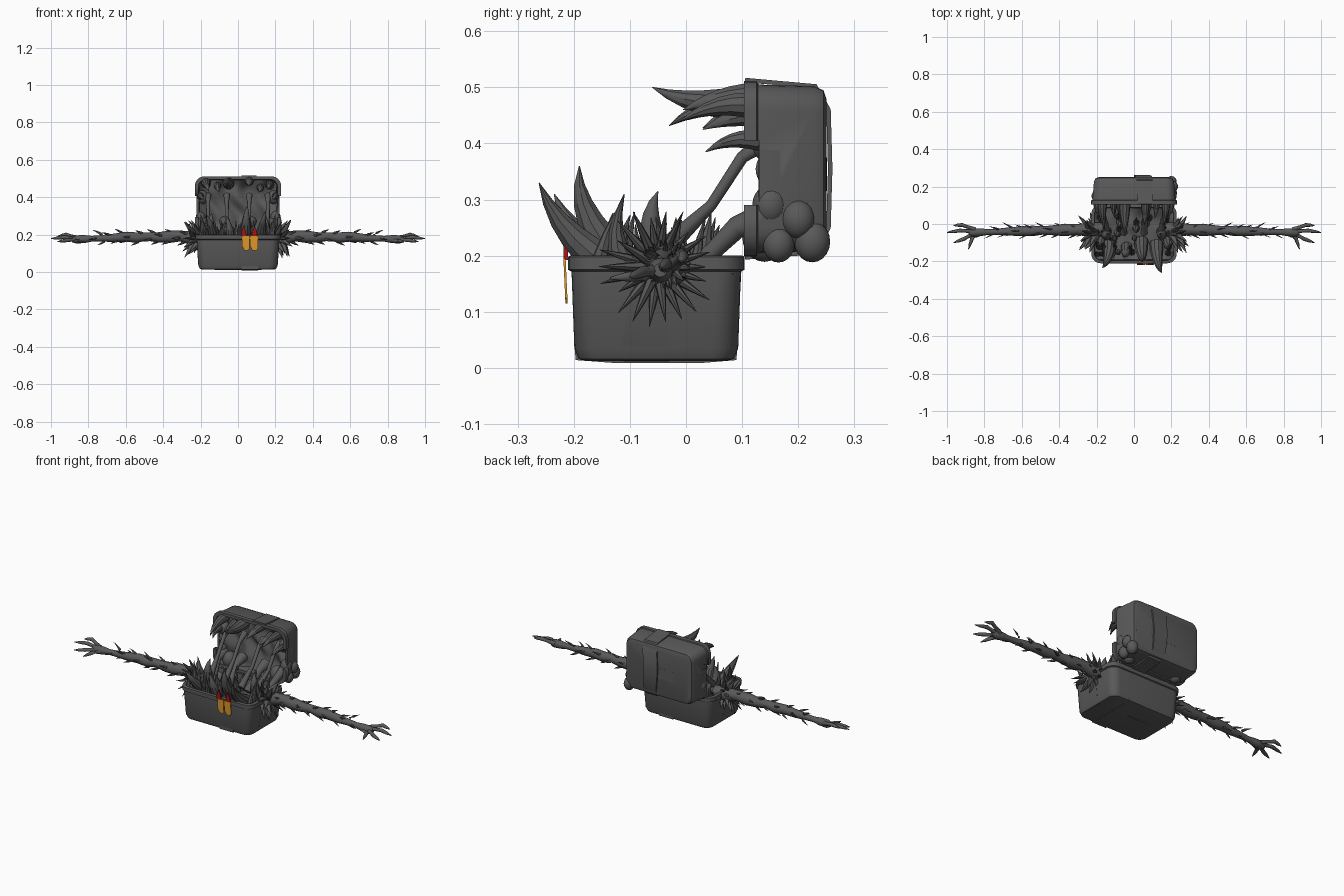
import bpy, bmesh, math, random
from mathutils import Vector

random.seed(4)


def material(name, col):
    m = bpy.data.materials.new(name)
    m.diffuse_color = (*col, 1)
    return m


GREY = material("dark grey", (0.1, 0.1, 0.1))
ORANGE = material("orange", (0.75, 0.32, 0.02))
RED = material("red", (0.35, 0.008, 0.008))


def finish(bm, name, mat=GREY, angle=35):
    bmesh.ops.recalc_face_normals(bm, faces=bm.faces)
    me = bpy.data.meshes.new(name)
    bm.to_mesh(me)
    bm.free()
    me.materials.append(mat)
    me.shade_smooth()
    me.set_sharp_from_angle(angle=math.radians(angle))
    ob = bpy.data.objects.new(name, me)
    bpy.context.collection.objects.link(ob)
    return ob


def loft(bm, rings):
    """Skin a list of point rings and cap both ends."""
    vs = [[bm.verts.new(p) for p in r] for r in rings]
    n = len(vs[0])
    for a, b in zip(vs, vs[1:]):
        for i in range(n):
            j = (i + 1) % n
            bm.faces.new((a[i], a[j], b[j], b[i]))
    bm.faces.new(vs[0])
    bm.faces.new(vs[-1])


def tube(bm, pts, radii, sides=8, flat=1.0):
    pts = [Vector(p) for p in pts]
    rings = []
    for i, p in enumerate(pts):
        t = (pts[min(i + 1, len(pts) - 1)] - pts[max(i - 1, 0)]).normalized()
        ref = Vector((1, 0, 0)) if abs(t.x) < 0.8 else Vector((0, 0, 1))
        u = (ref - t * ref.dot(t)).normalized()
        v = t.cross(u)
        rings.append([p + radii[i] * (u * math.cos(a) + v * math.sin(a) * flat)
                      for a in (2 * math.pi * k / sides for k in range(sides))])
    loft(bm, rings)


def spike(bm, base, mid, tip, r, sides=8, flat=1.0, n=7):
    """Curved horn that swells a little and ends in a point."""
    a, b, c = Vector(base), Vector(mid), Vector(tip)
    ts = [i / (n - 1) for i in range(n)]
    pts = [a * (1 - t) ** 2 + b * 2 * t * (1 - t) + c * t * t for t in ts]
    tube(bm, pts, [r * (1 - t ** 1.6) + 0.0008 for t in ts], sides, flat)


def ring(depth, hx, hv, r, place):
    pts = []
    for k, (sx, sv) in enumerate(((1, 1), (-1, 1), (-1, -1), (1, -1))):
        for i in range(7):
            a = math.pi / 2 * (k + i / 6)
            pts.append(place(sx * (hx - r) + r * math.cos(a),
                             sv * (hv - r) + r * math.sin(a), depth))
    return pts


def strap(name, path, widths, thick, place):
    """Band following a 2D path; each width is a (low, high) pair."""
    bm = bmesh.new()
    rings = []
    for i, (p, (lo, hi)) in enumerate(zip(path, widths)):
        q0, q1 = Vector(path[max(i - 1, 0)]), Vector(path[min(i + 1, len(path) - 1)])
        t = (q1 - q0).normalized()
        o = Vector(p)
        q = o + Vector((t.y, -t.x)) * thick
        rings.append([place(o, lo), place(o, hi), place(q, hi), place(q, lo)])
    loft(bm, rings)
    return finish(bm, name, angle=40)


# Lower box: hollow, tapered, with a raised rim
def low(x, v, d):
    return (x, -0.053 + v, d)


bm = bmesh.new()
loft(bm, [ring(*q, low) for q in (
    (0.012, 0.185, 0.125, 0.03), (0.016, 0.203, 0.138, 0.04), (0.035, 0.212, 0.146, 0.045),
    (0.172, 0.221, 0.151, 0.045), (0.175, 0.228, 0.157, 0.05), (0.198, 0.228, 0.157, 0.05),
    (0.2, 0.225, 0.154, 0.05), (0.2, 0.212, 0.142, 0.04), (0.05, 0.2, 0.132, 0.04))])
finish(bm, "lower_box")


# Lid: the same kind of shell standing upright, open to the front
def up(x, v, d):
    return (x, 0.25 - d, 0.355 + v)


bm = bmesh.new()
loft(bm, [ring(*q, up) for q in (
    (0.0, 0.19, 0.125, 0.03), (0.005, 0.205, 0.14, 0.04), (0.022, 0.214, 0.147, 0.045),
    (0.122, 0.222, 0.15, 0.045), (0.124, 0.23, 0.156, 0.05), (0.147, 0.23, 0.156, 0.05),
    (0.147, 0.212, 0.14, 0.04), (0.03, 0.198, 0.13, 0.04))])
lid = finish(bm, "lid")
bm = bmesh.new()
bmesh.ops.create_cube(bm, size=1)
for v in bm.verts:
    v.co = (v.co.x * 0.6, 0.11 + v.co.y * 0.04, 0.348 + v.co.z * 0.115)
cutter = finish(bm, "rim_gap_cutter")
cutter.hide_render = True
cutter.hide_set(True)
cut = lid.modifiers.new("rim gap", "BOOLEAN")
cut.operation = "DIFFERENCE"
cut.object = cutter

# Straps around both halves
along_y = lambda p, w: (w, p.x, p.y)
along_x = lambda p, w: (p.x, w, p.y)
flat_z = lambda p, w: (p.x, p.y, w)
strap("lower_strap_lengthwise",
      [(-0.205, 0.198), (-0.197, 0.014), (-0.13, 0.009), (0.03, 0.009), (0.09, 0.014), (0.1, 0.198)],
      [(0.02, 0.108)] * 6, -0.009, along_y)
strap("lower_strap_crosswise",
      [(-0.222, 0.178), (-0.213, 0.04), (-0.198, 0.013), (0, 0.01), (0.198, 0.013), (0.213, 0.04), (0.222, 0.178)],
      [(-0.09, -0.035), (-0.115, -0.03), (-0.115, -0.03), (-0.1, -0.03), (-0.115, -0.03), (-0.115, -0.03), (-0.09, -0.035)],
      -0.01, along_x)
strap("lid_strap_upright",
      [(0.105, 0.509), (0.23, 0.498), (0.25, 0.46), (0.253, 0.355), (0.25, 0.25), (0.23, 0.21), (0.105, 0.201)],
      [(0.02, 0.1), (0.015, 0.1), (0.005, 0.095), (0, 0.085), (0.01, 0.09), (0.02, 0.1), (0.02, 0.1)],
      -0.008, along_y)
strap("lid_strap_crosswise",
      [(0.222, 0.13), (0.214, 0.225), (0.195, 0.249), (0, 0.251), (-0.195, 0.249), (-0.214, 0.225), (-0.222, 0.13)],
      [(0.3, 0.39), (0.305, 0.385)] + [(0.315, 0.375)] * 3 + [(0.305, 0.385), (0.3, 0.39)], -0.008, flat_z)


# Fleshy linings inside lid and box
def lining(name, place, hx, hv, amp):
    bm = bmesh.new()
    bmesh.ops.create_grid(bm, x_segments=36, y_segments=26, size=1)
    for v in bm.verts:
        x, y = v.co.x * hx, v.co.y * hv
        h = amp * (math.sin(x * 55 + 2 * math.sin(y * 22)) + 0.6 * math.sin(y * 45 + x * 20))
        edge = max(abs(v.co.x), abs(v.co.y)) ** 4
        v.co = place(x, y, h + edge * 0.035)
    return finish(bm, name, angle=180)


lining("lid_flesh", lambda x, v, h: (x, 0.175 - h, 0.355 + v), 0.205, 0.138, 0.011)
lining("box_flesh", lambda x, v, h: (x, -0.053 + v, 0.155 + h * 0.6), 0.21, 0.138, 0.012)

# Lumps swelling out of the lid corner and sides
bm = bmesh.new()
for x, y, z, r in ((0.2, 0.225, 0.225, 0.032), (0.205, 0.165, 0.22, 0.028), (0.208, 0.2, 0.265, 0.03),
                   (0.19, 0.15, 0.4, 0.032), (0.2, 0.15, 0.29, 0.032), (-0.2, 0.15, 0.29, 0.03),
                   (-0.19, 0.15, 0.4, 0.032), (0.15, 0.14, 0.235, 0.04), (-0.15, 0.14, 0.235, 0.04)):
    made = bmesh.ops.create_uvsphere(bm, u_segments=14, v_segments=10, radius=r)
    for v in made["verts"]:
        v.co = Vector((v.co.x * 0.9 + x, v.co.y + y, v.co.z * 1.15 + z))
finish(bm, "flesh_lumps", angle=180)

# Upper fangs hanging forward from the lid
bm = bmesh.new()
for x, by, bz, my, mz, ty, tz, r in (
        (-0.05, 0.13, 0.475, 0.02, 0.46, -0.06, 0.5, 0.032), (-0.17, 0.13, 0.475, 0.04, 0.48, -0.03, 0.432, 0.026),
        (0.06, 0.13, 0.485, 0.05, 0.485, -0.005, 0.46, 0.024), (0.17, 0.13, 0.465, 0.06, 0.48, -0.01, 0.44, 0.024),
        (-0.11, 0.13, 0.46, 0.08, 0.46, 0.03, 0.428, 0.02), (0.12, 0.13, 0.45, 0.08, 0.45, 0.03, 0.425, 0.02),
        (0.2, 0.13, 0.405, 0.08, 0.415, 0.035, 0.385, 0.018), (-0.2, 0.13, 0.405, 0.08, 0.415, 0.035, 0.385, 0.018)):
    spike(bm, (x, by, bz), (x * 1.02, my, mz), (x * 0.92, ty, tz), r, 10)
finish(bm, "upper_fangs")

# Lower fangs and tongues leaning out of the box
bm = bmesh.new()
for x, by, bz, my, mz, tx, ty, tz, r in (
        (0.12, -0.1, 0.16, -0.22, 0.22, 0.15, -0.262, 0.33, 0.036), (-0.13, -0.1, 0.16, -0.2, 0.22, -0.17, -0.235, 0.31, 0.034),
        (0.04, -0.09, 0.16, -0.2, 0.26, 0.05, -0.19, 0.36, 0.036), (-0.04, -0.12, 0.16, -0.17, 0.22, -0.06, -0.17, 0.3, 0.03),
        (0.18, -0.08, 0.16, -0.15, 0.2, 0.2, -0.11, 0.31, 0.026), (-0.18, -0.08, 0.16, -0.15, 0.2, -0.2, -0.11, 0.31, 0.026),
        (0.15, -0.04, 0.16, -0.08, 0.26, 0.14, -0.05, 0.315, 0.03), (-0.15, -0.04, 0.16, -0.08, 0.26, -0.14, -0.05, 0.315, 0.03)):
    spike(bm, (x, by, bz), (x, my, mz), (tx, ty, tz), r, 10)
for i in range(34):
    x, y = random.uniform(-0.2, 0.2), random.uniform(-0.17, 0.06)
    h = random.uniform(0.05, 0.11)
    spike(bm, (x, y, 0.15), (x, y - 0.01, 0.19), (x * 1.05, y + random.uniform(-0.05, 0.03), 0.17 + h),
          random.uniform(0.012, 0.022), 7, 1, 5)
finish(bm, "lower_fangs")

# Sinews stretched between the lid and the box
bm = bmesh.new()
for x in (-0.16, -0.06, 0.06, 0.16):
    tube(bm, [(x, 0.15, 0.41), (x, 0.1, 0.375), (x, 0.045, 0.29), (x * 0.9, -0.05, 0.2)],
         [0.018, 0.011, 0.01, 0.02])
    tube(bm, [(x * 1.2, 0.15, 0.27), (x * 1.2, 0.09, 0.25), (x * 1.1, 0.05, 0.21), (x, 0.0, 0.16)],
         [0.03, 0.02, 0.016, 0.024])
finish(bm, "sinews", angle=60)

# Arms, hands and spines, mirrored on both sides
ARM = [(0.17, 0.175, 0.04), (0.25, 0.183, 0.036), (0.31, 0.192, 0.029), (0.37, 0.188, 0.033), (0.43, 0.185, 0.027),
       (0.49, 0.19, 0.022), (0.54, 0.184, 0.028), (0.6, 0.188, 0.026), (0.67, 0.182, 0.022), (0.73, 0.18, 0.017),
       (0.78, 0.178, 0.015), (0.82, 0.176, 0.021), (0.865, 0.174, 0.022), (0.885, 0.174, 0.012)]
FINGERS = [((0.85, -0.03, 0.18), (0.92, -0.005, 0.2), (0.965, -0.008, 0.19)),
           ((0.86, -0.04, 0.178), (0.93, -0.035, 0.186), (1.0, -0.045, 0.178)),
           ((0.86, -0.052, 0.174), (0.91, -0.08, 0.17), (0.965, -0.1, 0.162)),
           ((0.82, -0.05, 0.172), (0.865, -0.075, 0.165), (0.885, -0.135, 0.16))]
for side, s in (("right", 1), ("left", -1)):
    bm = bmesh.new()
    tube(bm, [(s * x, -0.03 - 0.015 * max(0, x - 0.3) / 0.55, z) for x, z, r in ARM],
         [r for x, z, r in ARM], 12)
    finish(bm, side + "_arm", angle=60)
    bm = bmesh.new()
    for f in FINGERS:
        a, b, c = [Vector((s * x, y, z)) for x, y, z in f]
        tube(bm, [a, a.lerp(b, 0.6), b, b.lerp(c, 0.55), c], [0.013, 0.009, 0.0105, 0.008, 0.002], 8)
    finish(bm, side + "_fingers", angle=60)
    # Spines sweeping towards the hand
    bm = bmesh.new()
    for i in range(26):
        x = 0.25 + 0.5 * (i / 25) ** 1.2
        a = i * 2.4
        d = Vector((0, math.cos(a), math.sin(a)))
        p = Vector((s * x, -0.035, 0.186)) + d * 0.014
        q = p + d * 0.018 + Vector((s * 0.02, 0, 0))
        spike(bm, p, q, q + d * 0.012 + Vector((s * 0.03, 0, 0)), 0.011 - 0.004 * i / 25, 6, 0.7, 4)
    finish(bm, side + "_arm_spines")
    # Ruff of leaf-shaped scales around the shoulder
    bm = bmesh.new()
    for i in range(22):
        a = i * 2 * math.pi / 11 + (i // 11) * 0.28
        l = random.uniform(0.07, 0.1)
        d = Vector((0, math.cos(a), math.sin(a)))
        p = Vector((s * (0.2 + 0.03 * (i // 11)), -0.05, 0.18)) + d * 0.012
        spike(bm, p, p + d * l * 0.5 + Vector((s * 0.025, 0, 0)),
              p + d * l + Vector((s * random.uniform(0.03, 0.07), 0, 0)), 0.017, 7, 0.6, 5)
    finish(bm, side + "_shoulder_ruff")

# Orange forked tag on the front strap, with red points above it
for x0, x1, x2 in ((0.022, 0.061, 0.03), (0.065, 0.106, 0.088)):
    bm = bmesh.new()
    out = [(x0, 0.195), (x1, 0.195), (x1, 0.125), (x1 - 0.008, 0.115), (x0 + 0.012, 0.115), (x0, 0.14)]
    loft(bm, [[(x, -0.2145 + (0.195 - z) * 0.045 - t, z) for x, z in out] for t in (0, 0.004)])
    finish(bm, "orange_tag", ORANGE)
    bm = bmesh.new()
    loft(bm, [[(x2 - 0.013, y, 0.192), (x2 + 0.015, y, 0.192), (x2 + 0.013, y, 0.215), (x2, y, 0.247), (x2 - 0.012, y, 0.213)]
              for y in (-0.2185, -0.2105)])
    finish(bm, "red_point", RED)
